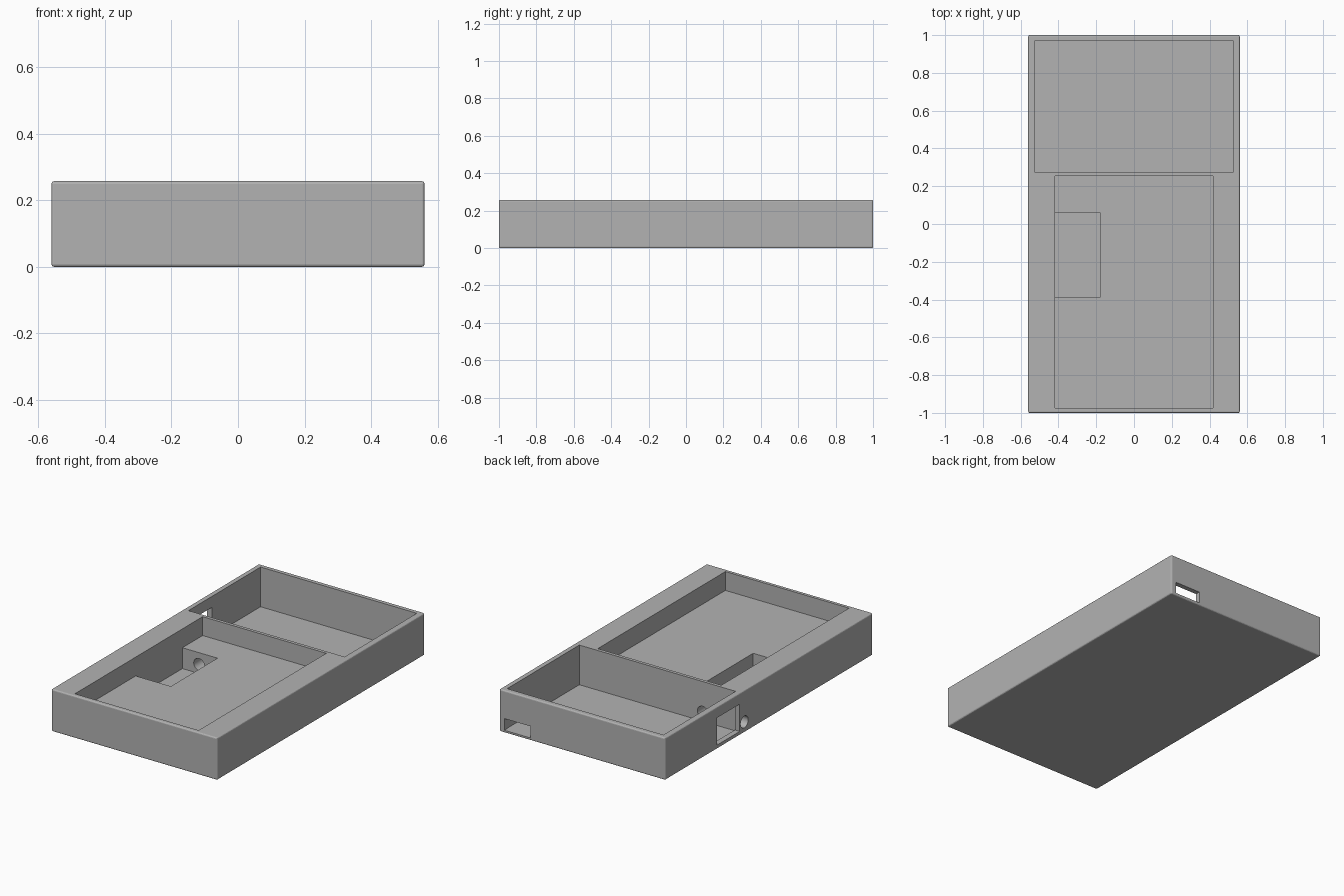
import bpy
import math
from mathutils import Vector

default = bpy.data.objects.get("Cube")
if default:
    bpy.data.objects.remove(default, do_unlink=True)

grey = bpy.data.materials.new("light_grey")
grey.use_nodes = True
grey.diffuse_color = (0.45, 0.45, 0.45, 1)
grey.node_tree.nodes["Principled BSDF"].inputs["Base Color"].default_value = (0.45, 0.45, 0.45, 1)


def box(name, low, high):
    """Box spanning two opposite corners."""
    low, high = Vector(low), Vector(high)
    bpy.ops.mesh.primitive_cube_add(size=1, location=(low + high) / 2)
    ob = bpy.context.object
    ob.name = name
    ob.scale = high - low
    bpy.ops.object.transform_apply(location=True, rotation=True, scale=True)
    ob.data.materials.append(grey)
    return ob


def rod(name, start, end, radius):
    """Cylinder running between two points."""
    start, end = Vector(start), Vector(end)
    axis = end - start
    bpy.ops.mesh.primitive_cylinder_add(
        vertices=32, radius=radius, depth=axis.length, location=(start + end) / 2,
        rotation=axis.to_track_quat('Z', 'Y').to_euler())
    ob = bpy.context.object
    ob.name = name
    bpy.ops.object.transform_apply(location=True, rotation=True, scale=True)
    ob.data.materials.append(grey)
    return ob


def apply(ob, mod):
    bpy.ops.object.select_all(action='DESELECT')
    ob.select_set(True)
    bpy.context.view_layer.objects.active = ob
    bpy.ops.object.modifier_apply(modifier=mod.name)


FLOOR, SHELF, TOP, ABOVE = 0.015, 0.142, 0.257, 0.4

# Outer tray block with softened edges
tray = box("tray", (-0.56, -1, 0), (0.56, 1, TOP))
bevel = tray.modifiers.new("soft_edges", 'BEVEL')
bevel.width = 0.008
bevel.segments = 3
apply(tray, bevel)

cutters = [
    # Open compartments
    box("rear_pocket", (-0.527, 0.275, FLOOR), (0.527, 0.97, ABOVE)),
    box("front_pocket", (-0.417, -0.975, SHELF), (0.417, 0.255, ABOVE)),
    box("deep_pocket", (-0.417, -0.39, FLOOR), (-0.18, 0.06, SHELF + 0.05)),
    # Openings through the rear and side walls
    box("rear_slot", (0.35, 0.94, FLOOR), (0.525, 1.1, 0.086)),
    box("side_window", (-0.7, 0.282, 0.024), (-0.5, 0.503, 0.19)),
    # Cable channels
    rod("inner_channel", (-0.305, 0.03, 0.07), (-0.305, 0.35, 0.07), 0.036),
    rod("side_channel", (-0.7, 0.237, 0.065), (-0.305, 0.237, 0.065), 0.036),
]

for cutter in cutters:
    cutter.hide_render = True
    cut = tray.modifiers.new(cutter.name, 'BOOLEAN')
    cut.operation = 'DIFFERENCE'
    cut.solver = 'EXACT'
    cut.object = cutter
    apply(tray, cut)
    bpy.data.objects.remove(cutter, do_unlink=True)

# Smooth round channels, crisp everything else
bpy.ops.object.select_all(action='DESELECT')
tray.select_set(True)
bpy.context.view_layer.objects.active = tray
bpy.ops.object.shade_smooth_by_angle(angle=math.radians(12))
